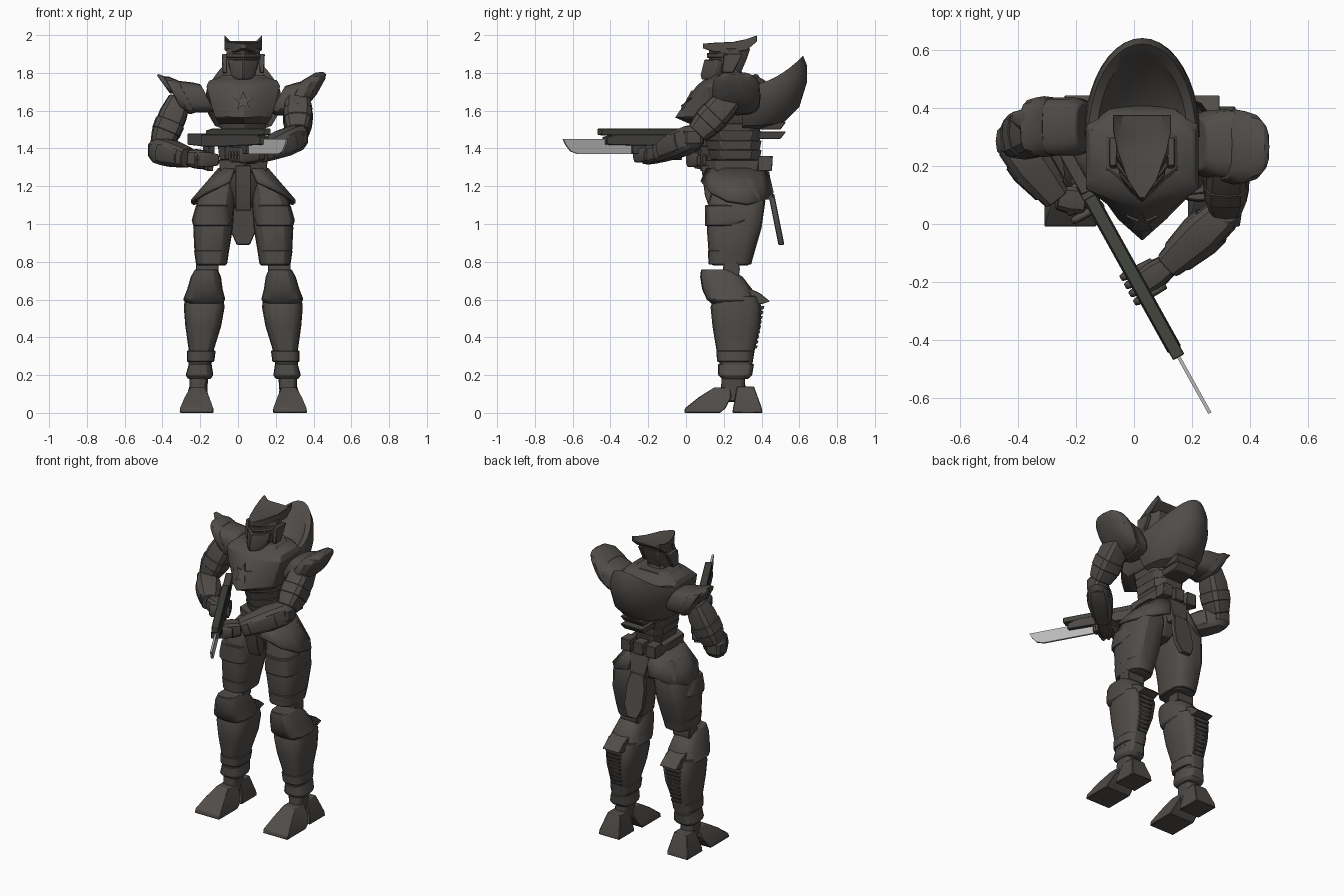
import bpy, bmesh, math
from mathutils import Vector as V

cube = bpy.data.objects.get("Cube")
if cube:
    bpy.data.objects.remove(cube, do_unlink=True)


def material(name, rgb):
    m = bpy.data.materials.new(name)
    m.use_nodes = True
    m.diffuse_color = (*rgb, 1)
    m.node_tree.nodes["Principled BSDF"].inputs["Base Color"].default_value = (*rgb, 1)
    return m


ARMOUR = material("dark_armour", (.08, .073, .066))
JOINT = material("joint_grey", (.072, .066, .06))
GUN = material("gunmetal_green", (.055, .058, .047))
STEEL = material("blade_steel", (.5, .5, .5))
MID = .028  # centre line of the body


def loft(name, rings, mat=ARMOUR, closed=True, bevel=.004, thick=0):
    """Bridge rings of points into one skin."""
    bm = bmesh.new()
    rows = [[bm.verts.new(p) for p in r] for r in rings]
    n = len(rows[0])
    for a, b in zip(rows, rows[1:]):
        for i in range(n if closed else n - 1):
            j = (i + 1) % n
            bm.faces.new((a[i], a[j], b[j], b[i]))
    if closed:
        bm.faces.new(rows[0])
        bm.faces.new(rows[-1])
    bmesh.ops.recalc_face_normals(bm, faces=bm.faces)
    for f in bm.faces:
        f.smooth = True
    for e in bm.edges:
        e.smooth = e.calc_face_angle(0) < math.radians(30)
    me = bpy.data.meshes.new(name)
    bm.to_mesh(me)
    bm.free()
    me.materials.append(mat)
    ob = bpy.data.objects.new(name, me)
    bpy.context.scene.collection.objects.link(ob)
    if thick:
        s = ob.modifiers.new("thickness", "SOLIDIFY")
        s.thickness, s.offset = thick, 0
    if bevel:
        b = ob.modifiers.new("edge", "BEVEL")
        b.width, b.segments, b.limit_method = bevel, 1, "ANGLE"
        b.angle_limit = math.radians(40)
    return ob


def squircle(hx, hy, n=16):
    for i in range(n):
        c, s = math.cos(math.tau * i / n), math.sin(math.tau * i / n)
        yield (math.copysign(abs(c) ** .65, c) * hx, math.copysign(abs(s) ** .65, s) * hy)


def tower(name, sections, mat=ARMOUR, **k):
    """Stacked rounded sections: x, z, half width, front y, back y."""
    return loft(name, [[(x + a, (f + b) / 2 + c, z) for a, c in squircle(w, (b - f) / 2)]
                       for x, z, w, f, b in sections], mat, **k)


def boxy(name, sections, mat=ARMOUR):
    """Stacked rectangles with the same inputs as tower."""
    return loft(name, [[(x - w, f, z), (x + w, f, z), (x + w, b, z), (x - w, b, z)]
                       for x, z, w, f, b in sections], mat)


def keel(name, sections, mat=ARMOUR):
    """Stacked sections with a pointed front: z, width, front, side, back."""
    rings = []
    for z, w, f, s, b in sections:
        half = [(w * .55, f + .44 * (s - f)), (w, s), (w, b - .05), (w * .6, b)]
        pts = [(0, f)] + half + [(-x, y) for x, y in reversed(half)]
        rings.append([(MID + x, y, z) for x, y in pts])
    return loft(name, rings, mat)


def limb(name, p0, p1, sections, mat=ARMOUR, n=12):
    """Sections (t, half width, half height) along a line."""
    p0, p1 = V(p0), V(p1)
    ax = (p1 - p0).normalized()
    u = ax.cross(V((0, 0, 1)) if abs(ax.z) < .8 else V((0, 1, 0))).normalized()
    v = ax.cross(u)
    return loft(name, [[p0.lerp(p1, t) + u * a + v * b for a, b in squircle(w, h, n)]
                       for t, w, h in sections], mat, bevel=.003)


def slab(name, profile, half, origin, along, mat=ARMOUR, bevel=.003):
    """Upright profile (distance, z) given a width."""
    o, d = V(origin), V(along).normalized()
    side = V((-d.y, d.x, 0)) * half
    return loft(name, [[o + d * s + V((0, 0, z)) + side * k for s, z in profile]
                       for k in (-1, 1)], mat, bevel=bevel)


def leg(s, tag):
    def at(off):
        return MID + s * off
    tower(tag + "thigh", [(at(.11), 1.24, .07, .16, .38), (at(.145), 1.12, .1, .12, .42),
                          (at(.16), .98, .105, .11, .4), (at(.168), .84, .09, .12, .36),
                          (at(.168), .78, .075, .14, .33)])
    tower(tag + "thigh_guard", [(at(.16), 1.1, .09, .1, .3), (at(.165), 1.02, .108, .1, .35),
                                (at(.165), .99, .1, .1, .3)])
    tower(tag + "thigh_cuff", [(at(.168), .86, .093, .115, .365), (at(.168), .785, .082, .12, .345)])
    limb(tag + "knee_joint", (at(.13), .24, .76), (at(.25), .24, .76), [(0, .045, .045), (1, .045, .045)], JOINT)
    tower(tag + "knee_cap", [(at(.195), .76, .06, .08, .24), (at(.198), .72, .08, .075, .3),
                             (at(.203), .655, .094, .085, .35), (at(.207), .6, .112, .11, .36),
                             (at(.207), .575, .09, .14, .34)])
    slab(tag + "knee_spur", [(.13, .6), (.24, .645), (.31, .67), (.39, .635), (.445, .59), (.4, .575), (.3, .59)],
         .06, (at(.207), 0, 0), (0, 1, 0))
    tower(tag + "shin", [(at(.207), .62, .1, .15, .38), (at(.207), .56, .108, .13, .4),
                         (at(.212), .46, .095, .14, .395), (at(.222), .34, .068, .16, .365),
                         (at(.23), .25, .06, .18, .35)])
    # ribbed calf
    for i in range(9):
        z = .34 + i * .026
        boxy(tag + "calf_rib", [(at(.215), z, .035 + i * .002, .33, .374 + i * .0045),
                                (at(.215), z + .018, .035 + i * .002, .33, .38 + i * .0045)], JOINT)
    tower(tag + "ankle_band", [(at(.222), .33, .076, .16, .36), (at(.226), .27, .072, .165, .35)])
    tower(tag + "ankle_cuff", [(at(.228), .26, .06, .17, .36), (at(.232), .2, .073, .17, .35),
                               (at(.232), .18, .06, .19, .33)])
    limb(tag + "ankle", (at(.235), .25, .2), (at(.24), .25, .06), [(0, .05, .06), (1, .045, .07)], JOINT)
    boxy(tag + "toe", [(at(.247), 0, .09, -.01, .18), (at(.247), .025, .088, -.005, .21),
                       (at(.245), .085, .064, .07, .24), (at(.24), .135, .04, .15, .23)])
    boxy(tag + "heel", [(at(.247), 0, .075, .245, .405), (at(.247), .03, .073, .25, .4),
                        (at(.24), .14, .045, .27, .36)])
    # flared skirt plate at the hip
    rows = []
    for k in range(3):
        t = k / 2
        rows.append([(at((.1 + .15 * t) * math.cos(a) + .03), .27 + (.16 + .03 * t) * math.sin(a),
                      1.29 - t * (.08 + .1 * math.cos(a) + .03 * math.sin(a)))
                     for a in [math.radians(-80 + 32 * j) for j in range(6)]])
    loft(tag + "hip_plate", rows, closed=False, thick=.018, bevel=0)


leg(-1, "right_")
leg(1, "left_")

# pelvis, belt and hanging cloths
keel("pelvis", [(1.08, .04, .2, .23, .34), (1.18, .09, .13, .18, .4), (1.3, .11, .12, .17, .41)], JOINT)
keel("belt", [(1.27, .12, .1, .16, .42), (1.34, .13, .1, .16, .43)])
slab("front_tasset", [(.08, 1.31), (.17, 1.31), (.17, 1.1), (.13, 1.07), (.1, 1.15)], .042, (MID, 0, 0), (0, 1, 0))
outline = [(-.045, 1.16), (.045, 1.16), (.066, 1.08), (.066, .96), (.035, .89), (-.035, .89), (-.066, .96), (-.066, 1.08)]
loft("tail_plate", [[(MID + x, y + (1.16 - z) * .2, z) for x, z in outline] for y in (.435, .467)])
boxy("tail_root", [(MID, 1.13, .05, .4, .465), (MID, 1.28, .07, .38, .44)])
for x in (-.09, 0, .09):
    boxy("belt_pouch", [(MID + x, 1.28, .035, .38, .455), (MID + x, 1.36, .035, .38, .46)])

# waist and chest
for i in range(4):
    z = 1.34 + i * .05
    keel("waist_plate", [(z, .09 + i * .008, .13 - i * .015, .19, .39),
                         (z + .052, .1 + i * .008, .115 - i * .015, .18, .4)], (JOINT, ARMOUR)[i % 2])
keel("chest", [(1.53, .13, .02, .14, .38), (1.565, .15, -.06, .11, .41), (1.65, .175, 0, .11, .41),
               (1.73, .195, .055, .12, .39), (1.76, .18, .09, .15, .37), (1.785, .1, .15, .19, .34)])
keel("collar", [(1.75, .15, .08, .17, .36), (1.79, .11, .13, .19, .34)])
star = []
for i in range(10):
    r, a = (.056, .022)[i % 2], math.pi / 2 + i * math.pi / 5
    star.append((r * math.cos(a), r * math.sin(a)))
loft("chest_star", [[(MID + x, y + abs(x) * (.5 - 2.9 * h) + h * .7, 1.65 + h) for x, h in star]
                    for y in (-.011, -.002)], bevel=0)
for z in (1.45, 1.5):
    boxy("back_vent", [(MID, z, .07, .36, .5), (MID, z + .04, .08, .36, .53)], JOINT)

# hollow back shell with a raised rim
shell = []
for w, d, z, lift in [(.1, .1, 1.5, 0), (.15, .22, 1.52, .02), (.185, .3, 1.58, .04), (.2, .34, 1.66, .09),
                      (.195, .34, 1.71, .13), (.185, .32, 1.73, .16), (.155, .28, 1.73, .12),
                      (.135, .22, 1.71, .03), (.08, .1, 1.66, 0)]:
    shell.append([(MID + w * math.cos(a), .3 + d * math.sin(a), z + lift * math.sin(a) ** 2)
                  for a in [math.pi * j / 20 for j in range(21)]])
loft("back_shell", shell, closed=False, bevel=0)

# head
limb("neck", (MID, .25, 1.7), (MID, .22, 1.86), [(0, .07, .07), (1, .06, .06)], JOINT)
keel("helmet", [(1.8, .065, .13, .19, .29), (1.87, .088, .12, .2, .32), (1.93, .09, .12, .24, .34)])
keel("face_guard", [(1.765, .045, .08, .13, .19), (1.79, .065, .075, .14, .22), (1.87, .08, .095, .17, .25)])
keel("visor", [(1.88, .086, .108, .19, .25), (1.905, .09, .108, .2, .26)], JOINT)
crest = []
for y, w, low, top, dip in [(.09, .01, 1.93, 1.955, 0), (.15, .05, 1.91, 1.96, 0), (.25, .085, 1.91, 1.965, .01),
                            (.32, .1, 1.92, 1.98, .02), (.375, .1, 1.965, 2, .03)]:
    crest.append([(MID - w, y, low), (MID + w, y, low), (MID + w, y, top),
                  (MID + w * .7, y, top - dip), (MID - w * .7, y, top - dip), (MID - w, y, top)])
loft("helmet_crest", crest, bevel=.002)
for s in (-1, 1):
    boxy("ear_guard", [(MID + s * .098, 1.8, .012, .19, .25), (MID + s * .1, 1.9, .014, .2, .3)])


# shoulders with a slanted outer end
def shoulder(tag, s, y, sections):
    rings = [[(x + s * .55 * b, y + a, z + b) for a, b in squircle(h, k)] for x, z, h, k in sections]
    loft(tag + "shoulder_guard", rings)


shoulder("right_", -1, .335, [(-.16, 1.67, .085, .07), (-.2, 1.67, .1, .08), (-.29, 1.675, .1, .085)])
shoulder("right_outer_", -1, .335, [(-.27, 1.675, .1, .085), (-.31, 1.68, .105, .1), (-.345, 1.69, .095, .09)])
shoulder("left_", 1, .275, [(.21, 1.66, .09, .07), (.25, 1.66, .115, .085), (.32, 1.67, .12, .095)])
shoulder("left_outer_", 1, .265, [(.29, 1.67, .115, .09), (.35, 1.69, .13, .112), (.395, 1.705, .115, .1),
                                  (.425, 1.72, .085, .075), (.44, 1.728, .04, .04)])
limb("right_shoulder_spike", (-.33, .35, 1.72), (-.425, .37, 1.79), [(0, .07, .04), (1, .012, .005)])


# arms and hands
def arm(tag, top, elbow, wrist, hand):
    limb(tag + "upper_arm", top, elbow, [(0, .06, .065), (.3, .075, .08), (.7, .074, .078), (.9, .058, .062)])
    limb(tag + "arm_band", top, elbow, [(.45, .08, .084), (.66, .078, .082)])
    limb(tag + "elbow", V(elbow) - V((0, 0, .06)), V(elbow) + V((0, 0, .06)),
         [(0, .035, .035), (.25, .056, .056), (.75, .056, .056), (1, .035, .035)], JOINT)
    limb(tag + "forearm", elbow, wrist, [(-.12, .04, .05), (.05, .064, .07), (.4, .072, .072),
                                         (.8, .058, .06), (1, .05, .052)])
    limb(tag + "forearm_plate", elbow, wrist, [(.25, .075, .06), (.45, .078, .064), (.85, .062, .05)])
    limb(tag + "palm", wrist, hand, [(0, .04, .044), (.5, .05, .052), (1.1, .048, .05)], JOINT)
    # fingers wrapped across the grip
    for i in range(4):
        p = V(hand) + GD * (.032 * i - .05)
        limb(tag + "finger", p + GN * .06, p - GN * .065,
             [(0, .012, .03), (.5, .015, .04), (.9, .014, .04), (1, .01, .028)])


GO = V((-.2, .18, 0))
GD = V((.485, -.874, 0)).normalized()
GN = V((-GD.y, GD.x, 0))
arm("right_", (-.31, .335, 1.66), (-.42, .285, 1.39), (-.265, .09, 1.35), (-.18, .08, 1.34))
arm("left_", (.32, .25, 1.68), (.315, .04, 1.46), (.12, -.14, 1.375), (.035, -.2, 1.365))

# long gun with a bayonet
slab("gun_body", [(.05, 1.41), (.05, 1.475), (.64, 1.475), (.7, 1.46), (.7, 1.42), (.3, 1.41)], .026, GO, GD, JOINT)
slab("gun_top_rail", [(.1, 1.465), (.1, 1.495), (.16, 1.505), (.73, 1.505), (.73, 1.47)], .022, GO, GD, GUN)
slab("gun_stock", [(-.1, 1.42), (-.1, 1.48), (.08, 1.48), (.08, 1.41)], .022, GO, GD, JOINT)
slab("gun_grip", [(.06, 1.42), (.13, 1.42), (.11, 1.28), (.05, 1.29)], .018, GO, GD, JOINT)
slab("gun_magazine", [(.22, 1.42), (.3, 1.42), (.31, 1.34), (.24, 1.34)], .018, GO, GD, JOINT)
slab("gun_fore_grip", [(.39, 1.42), (.54, 1.42), (.54, 1.37), (.39, 1.37)], .022, GO, GD, JOINT)
slab("bayonet", [(.53, 1.45), (.95, 1.45), (.935, 1.42), (.905, 1.385), (.86, 1.37), (.53, 1.37)],
     .006, GO, GD, STEEL, 0)
